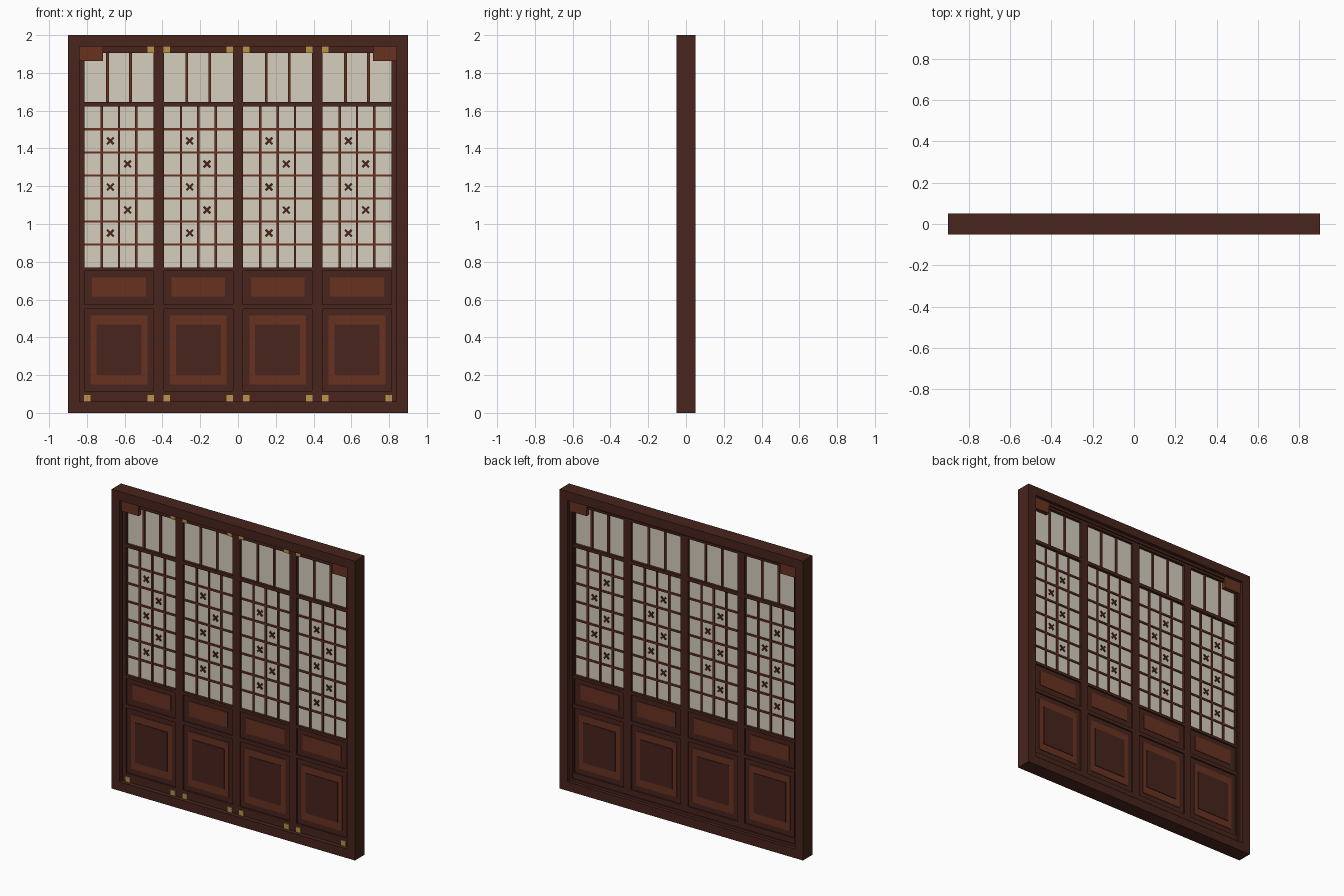
import bpy, bmesh
from math import radians
from mathutils import Matrix, Vector

if "Cube" in bpy.data.objects:
    bpy.data.objects.remove(bpy.data.objects["Cube"])


def material(name, rgb):
    m = bpy.data.materials.new(name)
    m.diffuse_color = (*rgb, 1)
    m.use_nodes = True
    m.node_tree.nodes["Principled BSDF"].inputs["Base Color"].default_value = m.diffuse_color
    return m


DARK = material("dark_wood", (0.065, 0.018, 0.0116))
LIGHT = material("light_wood", (0.138, 0.032, 0.0144))
BRASS = material("brass", (0.48, 0.29, 0.07))
PANE = material("pane", (0.67, 0.62, 0.51))


def boxes(name, mat, items):
    """One object from boxes (x0, x1, y0, y1, z0, z1[, tilt about y])."""
    bm = bmesh.new()
    for x0, x1, y0, y1, z0, z1, *tilt in items:
        mid = Vector(((x0 + x1) / 2, (y0 + y1) / 2, (z0 + z1) / 2))
        rot = Matrix.Rotation(radians(tilt[0]) if tilt else 0, 4, 'Y')
        size = Matrix.Diagonal((x1 - x0, y1 - y0, z1 - z0, 1))
        bmesh.ops.create_cube(bm, size=1, matrix=Matrix.Translation(mid) @ rot @ size)
    me = bpy.data.meshes.new(name)
    bm.to_mesh(me)
    bm.free()
    me.materials.append(mat)
    ob = bpy.data.objects.new(name, me)
    bpy.context.collection.objects.link(ob)
    return ob


def ring(x, z0, z1, w, y0, y1):
    """Four boxes framing the rectangle -x..x, z0..z1, w wide inwards."""
    return [(-x, -x + w, y0, y1, z0, z1), (x - w, x, y0, y1, z0, z1),
            (-x + w, x - w, y0, y1, z0, z0 + w), (-x + w, x - w, y0, y1, z1 - w, z1)]


# Outer frame, rear stop bead and top corner blocks
boxes("outer_frame", DARK, ring(0.9, 0, 2, 0.06, -0.05, 0.05))
boxes("rear_stop", DARK, ring(0.84, 0.06, 1.94, 0.018, 0.02, 0.028))
boxes("corner_blocks", LIGHT, [(s * 0.7775 - 0.0625, s * 0.7775 + 0.0625, -0.03, 0.03, 1.862, 1.94)
                               for s in (-1, 1)])

W, G = 0.21, 0.183          # leaf half width, glazed half width
Z0, Z1 = 0.769, 1.623       # lattice bottom and top
CW, CH = 2 * G / 4, (Z1 - Z0) / 7

for i in range(4):
    parts = []
    # Stiles and rails
    rails = [(0.06, 0.115), (0.55, 0.575), (0.75, Z0), (Z1, 1.645), (1.905, 1.94)]
    parts.append(boxes("leaf_frame", DARK,
                       [(-W, -G, -0.02, 0.02, 0.06, 1.94), (G, W, -0.02, 0.02, 0.06, 1.94)]
                       + [(-G, G, -0.02, 0.02, a, b) for a, b in rails]))
    # Lower boards with raised panels on both faces
    parts.append(boxes("lower_boards", DARK, [(-G, G, -0.01, 0.01, 0.115, 0.55),
                                              (-G, G, -0.01, 0.01, 0.575, 0.75)]))
    parts.append(boxes("raised_panels", LIGHT, [(-0.15, 0.15, -0.014, 0.014, 0.151, 0.515),
                                                (-0.142, 0.142, -0.014, 0.014, 0.615, 0.716)]))
    parts.append(boxes("panel_field", DARK, [(-0.119, 0.119, -0.018, 0.018, 0.2, 0.467)]))
    # Panes
    parts.append(boxes("panes", PANE, [(-G, G, -0.002, 0.002, Z0, Z1),
                                       (-G, G, -0.002, 0.002, 1.645, 1.905)]))
    # Lattice bars and upper mullions
    bars = [(-G + CW * k - 0.006, -G + CW * k + 0.006, -0.01, 0.01, Z0, Z1) for k in (1, 2, 3)]
    bars += [(-G, G, -0.009, 0.009, Z0 + CH * k - 0.006, Z0 + CH * k + 0.006) for k in range(1, 7)]
    bars += [(s * G / 3 - 0.007, s * G / 3 + 0.007, -0.01, 0.01, 1.645, 1.905) for s in (-1, 1)]
    parts.append(boxes("lattice", LIGHT, bars))
    # Cross ornaments, zigzagging between the two middle columns
    crosses = []
    for k in range(5):
        x, z = (-0.5 if k % 2 == 0 else 0.5) * CW, Z0 + CH * (k + 1.5)
        crosses += [(x - 0.025, x + 0.025, -d, d, z - 0.006, z + 0.006, t)
                    for t, d in ((45, 0.008), (-45, 0.007))]
    parts.append(boxes("crosses", DARK, crosses))
    # Brass corner plates on the front
    parts.append(boxes("brass_plates", BRASS,
                       [(s * 0.167 - 0.017, s * 0.167 + 0.017, -0.026, -0.018, z, z + 0.035)
                        for s in (-1, 1) for z in (0.06, 1.905)]))
    for ob in parts:
        ob.name = f"{ob.name.split('.')[0]}_{i + 1}"
        ob.location.x = -0.63 + 0.42 * i
